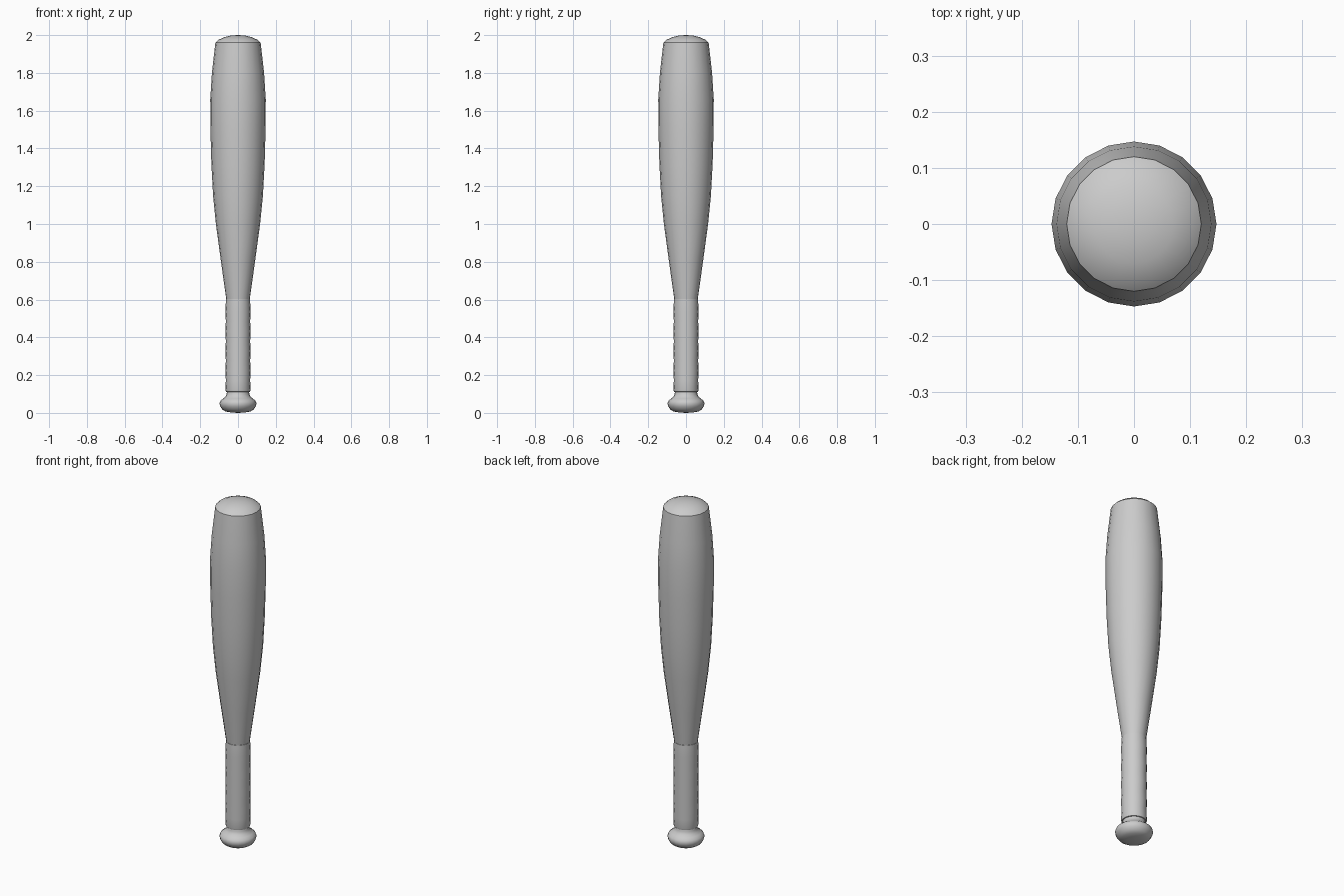
import bpy, bmesh, math

if "Cube" in bpy.data.objects:
    bpy.data.objects.remove(bpy.data.objects["Cube"])

SIDES = 20


def lathe(name, profile, angle=35):
    """Spin an (r, z) profile, listed bottom to top, around the z axis."""
    bm = bmesh.new()
    rings = []
    for r, z in profile:
        if r == 0:
            rings.append([bm.verts.new((0, 0, z))])
        else:
            rings.append([bm.verts.new((r * math.cos(i * math.tau / SIDES),
                                        r * math.sin(i * math.tau / SIDES), z))
                          for i in range(SIDES)])
    for a, b in zip(rings, rings[1:]):
        for i in range(SIDES):
            j = (i + 1) % SIDES
            if len(a) == 1:
                bm.faces.new((a[0], b[j], b[i]))
            elif len(b) == 1:
                bm.faces.new((a[i], a[j], b[0]))
            else:
                bm.faces.new((a[i], a[j], b[j], b[i]))
    bmesh.ops.recalc_face_normals(bm, faces=bm.faces[:])
    mesh = bpy.data.meshes.new(name)
    bm.to_mesh(mesh)
    bm.free()
    obj = bpy.data.objects.new(name, mesh)
    bpy.context.collection.objects.link(obj)
    bpy.ops.object.select_all(action='DESELECT')
    obj.select_set(True)
    bpy.context.view_layer.objects.active = obj
    bpy.ops.object.shade_smooth_by_angle(angle=math.radians(angle))
    return obj


# Barrel with tapered shoulder and domed tip
lathe("barrel", [(0.062, 0.6), (0.09, 0.8), (0.117, 1.0), (0.132, 1.15),
                 (0.141, 1.32), (0.146, 1.5), (0.147, 1.66), (0.138, 1.8),
                 (0.12, 1.96), (0.102, 1.976), (0.07, 1.99),
                 (0.035, 1.998), (0, 2.0)])

# Wrapped grip sleeve, closed at both ends, with a slight waviness
grip = [(0.055, 0.11), (0.064, 0.112)]
grip += [(0.0655 + 0.001 * math.cos(k * math.pi), 0.12 + 0.052 * k) for k in range(10)]
grip += [(0.064, 0.603), (0.055, 0.605)]
lathe("grip", grip)

# Rounded knob at the foot
lathe("knob", [(0, 0.0), (0.035, 0.002), (0.065, 0.007), (0.082, 0.017),
               (0.094, 0.034), (0.098, 0.05), (0.093, 0.064),
               (0.08, 0.075), (0.067, 0.085), (0.06, 0.1), (0.058, 0.13)], 60)
